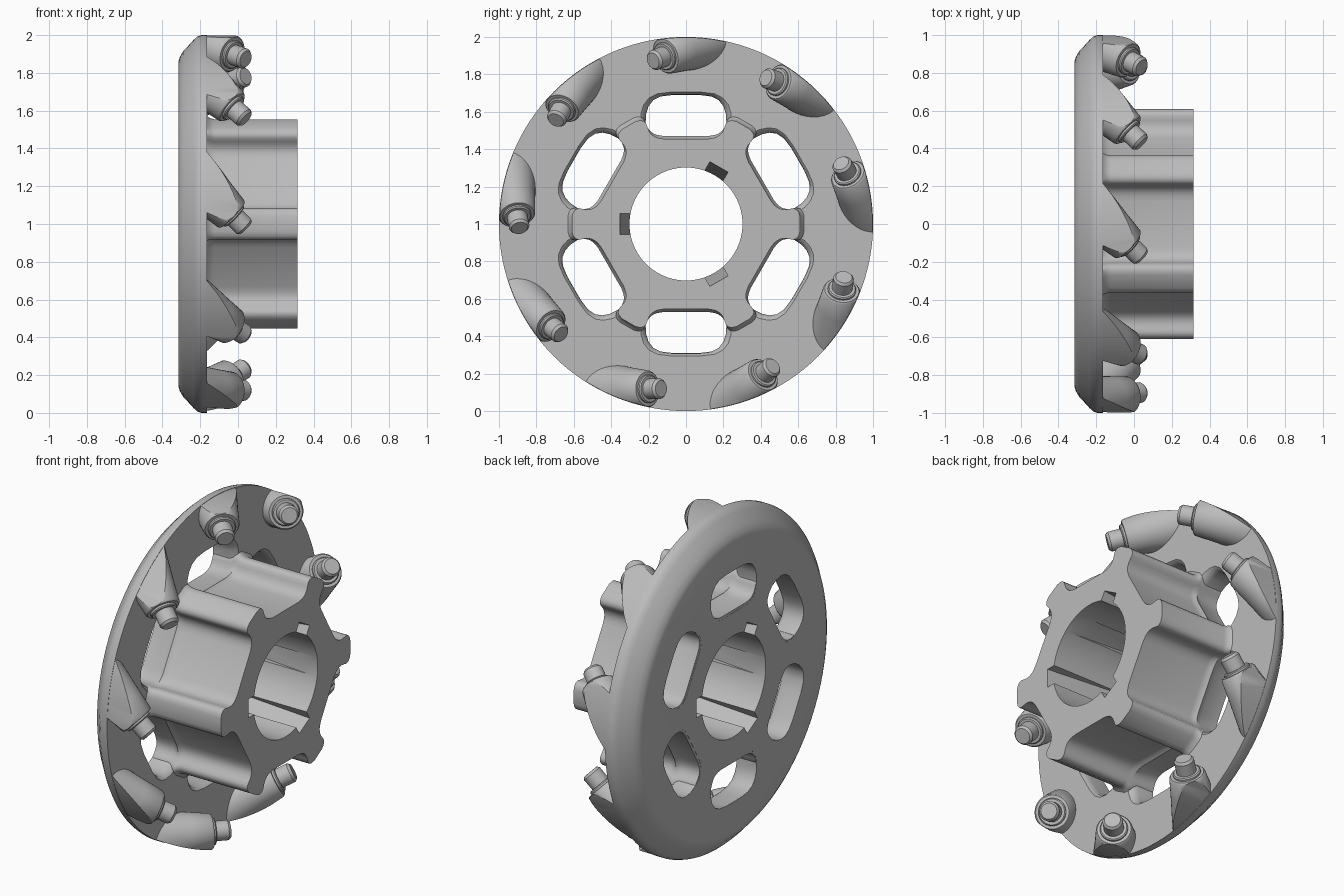
import bpy, bmesh, math
from mathutils import Vector, Matrix

cube = bpy.data.objects.get("Cube")
if cube:
    bpy.data.objects.remove(cube)

steel = bpy.data.materials.new("grey steel")
steel.use_nodes = True
steel.diffuse_color = (0.5, 0.5, 0.5, 1)
steel.node_tree.nodes["Principled BSDF"].inputs["Base Color"].default_value = (0.5, 0.5, 0.5, 1)

AXLE = Matrix.Translation((0, 0, 1))


def circle(r, n=128):
    return [(r * math.cos(math.tau * i / n), r * math.sin(math.tau * i / n)) for i in range(n)]


def turn(pts, deg):
    c, s = math.cos(math.radians(deg)), math.sin(math.radians(deg))
    return [(y * c - z * s, y * s + z * c) for y, z in pts]


def loft(bm, stations, matrix=AXLE):
    """Skin closed (y, z) loops placed along x, and cap both ends."""
    rings = [[bm.verts.new(matrix @ Vector((x, y, z))) for y, z in pts] for x, pts in stations]
    n = len(rings[0])
    for a, b in zip(rings, rings[1:]):
        for i in range(n):
            bm.faces.new((a[i], a[(i + 1) % n], b[(i + 1) % n], b[i]))
    bm.faces.new(rings[0][::-1])
    bm.faces.new(rings[-1])


def make(name, bm):
    bmesh.ops.recalc_face_normals(bm, faces=bm.faces)
    mesh = bpy.data.meshes.new(name)
    bm.to_mesh(mesh)
    bm.free()
    mesh.materials.append(steel)
    obj = bpy.data.objects.new(name, mesh)
    bpy.context.collection.objects.link(obj)
    return obj


def boolean(obj, tool, operation):
    """Apply a boolean and discard the tool."""
    mod = obj.modifiers.new("cut", "BOOLEAN")
    mod.operation, mod.object, mod.solver = operation, tool, "EXACT"
    bpy.context.view_layer.update()
    graph = bpy.context.evaluated_depsgraph_get()
    mesh = bpy.data.meshes.new_from_object(obj.evaluated_get(graph))
    obj.modifiers.clear()
    obj.data = mesh
    bpy.data.objects.remove(tool)


def smooth(obj, angle=35):
    bpy.ops.object.select_all(action="DESELECT")
    obj.select_set(True)
    bpy.context.view_layer.objects.active = obj
    bpy.ops.object.shade_smooth_by_angle(angle=math.radians(angle))


# Round disc with a rounded back rim
bm = bmesh.new()
rim = [(-0.315, 0.86), (-0.308, 0.885), (-0.29, 0.915), (-0.262, 0.945),
       (-0.235, 0.975), (-0.215, 0.993), (-0.195, 1.0), (-0.165, 1.0)]
loft(bm, [(x, circle(r)) for x, r in rim])
wheel = make("wheel_body", bm)

# Six slots, flared on the hub side
bm = bmesh.new()
half = [(0.44, 0.13), (0.455, 0.175), (0.49, 0.207), (0.54, 0.216), (0.59, 0.213),
        (0.63, 0.2), (0.662, 0.175), (0.682, 0.135), (0.69, 0.07)]
slot = half + [(r, -s) for r, s in reversed(half)]


def flare(k):
    return [(0.57 + (r - 0.57) * k, s * k) for r, s in slot]


for i in range(6):
    loft(bm, [(x, turn(flare(k), 30 + 60 * i)) for x, k in
              ((-0.4, 1), (-0.21, 1), (-0.185, 1.03), (-0.17, 1.1), (-0.15, 1.22))])
boolean(wheel, make("slot_cutter", bm), "DIFFERENCE")

# Six-lobed hub with a slight flare where it meets the disc
lobe = [(0.454, 0.124), (0.472, 0.102), (0.487, 0.089), (0.505, 0.08), (0.528, 0.077),
        (0.55, 0.08), (0.572, 0.084), (0.59, 0.079), (0.603, 0.064), (0.61, 0.04)]
profile = [(r, -s) for r, s in lobe] + [(r, s) for r, s in reversed(lobe)]
star = [p for i in range(6) for p in turn(profile, 60 * i)]
bm = bmesh.new()
loft(bm, [(x, [(y * k, z * k) for y, z in star]) for x, k in
          ((-0.314, 1), (-0.2, 1), (-0.165, 1.035), (-0.15, 1.012), (-0.125, 1), (0.315, 1))])
boolean(wheel, make("hub", bm), "UNION")

# Through bore
bm = bmesh.new()
loft(bm, [(-0.5, circle(0.302, 96)), (0.5, circle(0.302, 96))])
boolean(wheel, make("bore_cutter", bm), "DIFFERENCE")

# Tapered keyways, three from each end
bm = bmesh.new()
for i in range(6):
    side = -1 if i % 2 == 0 else 1
    loft(bm, [(side * x, turn([(0.2, -0.056), (d, -0.056), (d, 0.056), (0.2, 0.056)], 60 * i))
              for x, d in ((-0.31, 0.29), (0.33, 0.354))])
boolean(wheel, make("keyway_cutter", bm), "DIFFERENCE")
smooth(wheel)

# Nine slanted tooth holders with cutting studs
holder_bm, stud_bm = bmesh.new(), bmesh.new()
for i in range(9):
    a = math.radians(17 + 40 * i)
    out = Vector((0, math.cos(a), math.sin(a)))
    along = Vector((0, -math.sin(a), math.cos(a)))
    lean = math.radians(14)
    axis = Vector((1, 0, 0)) + along * math.cos(lean) - out * math.sin(lean)
    seat = out * 0.905 + Vector((-0.03, 0, 1))
    place = Matrix.Translation(seat) @ axis.to_track_quat("X", "Z").to_matrix().to_4x4()
    loft(holder_bm, [(x, circle(r, 40)) for x, r in
                     ((-0.4, 0.155), (-0.25, 0.135), (-0.12, 0.115), (-0.01, 0.1), (0, 0.092))], place)
    loft(stud_bm, [(x, circle(r, 32)) for x, r in
                   ((-0.05, 0.076), (0.01, 0.076), (0.016, 0.07), (0.016, 0.055),
                    (0.086, 0.055), (0.1, 0.044))], place)
holders = make("tooth_holders", holder_bm)
studs = make("cutting_studs", stud_bm)

# Trim the holders flush with the rim
bm = bmesh.new()
loft(bm, [(-0.2, circle(0.998)), (0.3, circle(0.998))])
boolean(holders, make("rim_trim", bm), "INTERSECT")
smooth(holders)
smooth(studs, 30)
